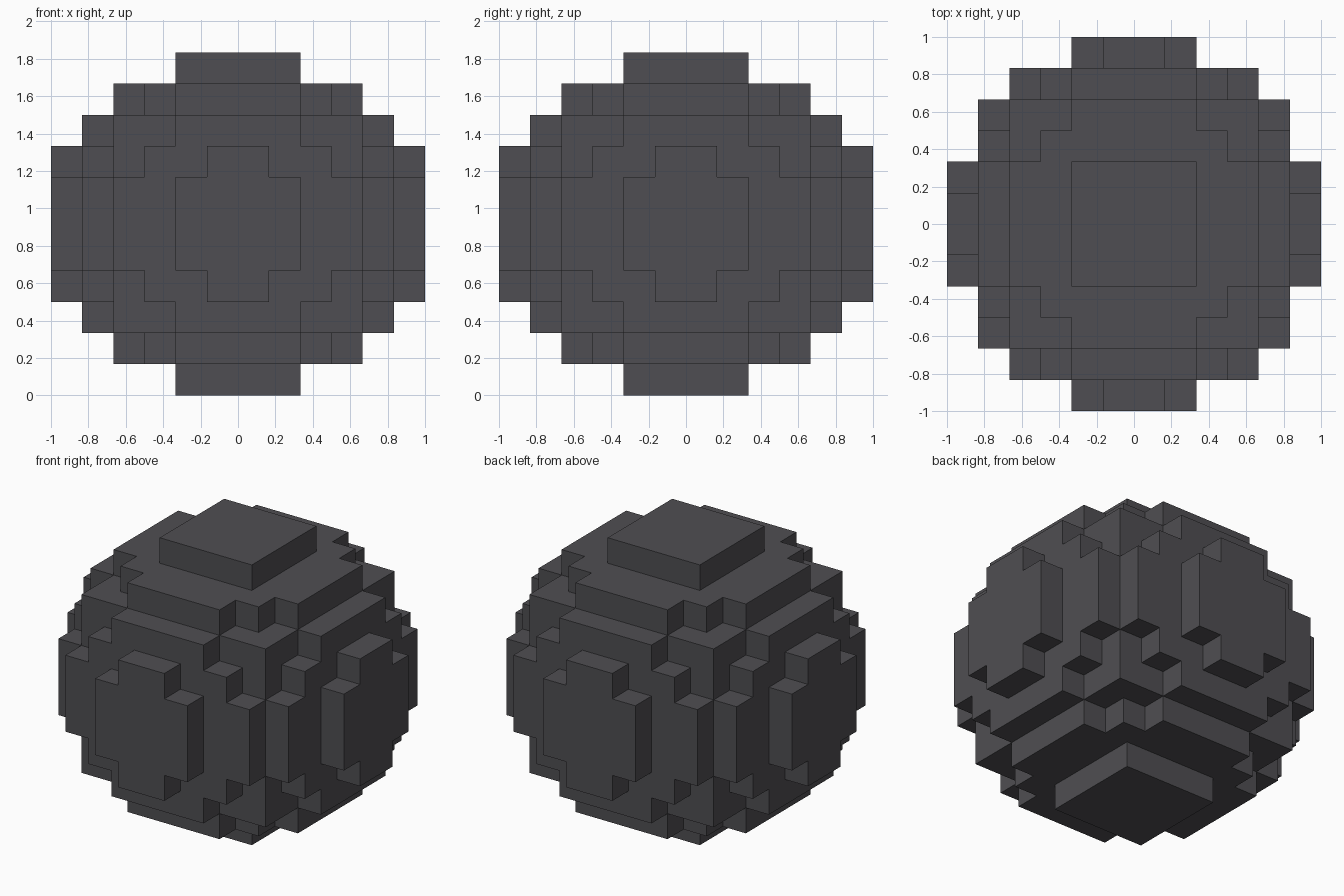
import bpy
import bmesh
from mathutils import Vector

cube = bpy.data.objects.get("Cube")
if cube:
    bpy.data.objects.remove(cube, do_unlink=True)

CELL = 1 / 6          # block edge length
MID = 5.5             # centre height in blocks

# Half sizes (x, y, z) in blocks of the stacked slabs that make up the ball
core = [(4, 4, 3.5)]
caps = [(4, 2, 4.5), (3, 3, 4.5), (2, 4, 4.5), (2, 2, 5.5)]
side = [(4, 5, 1.5), (3, 5, 2.5), (2, 5, 3.5), (2, 6, 1.5), (1, 6, 2.5)]
slabs = core + caps + side + [(y, x, z) for x, y, z in side]


def filled(i, j, k):
    """Is the block with lower corner (i, j, k) solid?"""
    x, y, z = abs(i + 0.5), abs(j + 0.5), abs(k + 0.5 - MID)
    return any(x < a and y < b and z < c for a, b, c in slabs)


# Keep only the outer faces of the solid blocks
bm = bmesh.new()
verts = {}


def corner(p):
    key = tuple(round(c) for c in p)
    if key not in verts:
        verts[key] = bm.verts.new(Vector(key) * CELL)
    return verts[key]


axes = [Vector((1, 0, 0)), Vector((0, 1, 0)), Vector((0, 0, 1))]
for i in range(-6, 6):
    for j in range(-6, 6):
        for k in range(11):
            if not filled(i, j, k):
                continue
            base = Vector((i, j, k))
            for n in range(3):
                u, v = axes[(n + 1) % 3], axes[(n + 2) % 3]
                for s in (0, 1):
                    step = axes[n] * (2 * s - 1)
                    if filled(*(base + step)):
                        continue
                    o = base + axes[n] * s
                    ring = [o, o + u, o + u + v, o + v]
                    if s == 0:
                        ring.reverse()
                    bm.faces.new([corner(p) for p in ring])

mesh = bpy.data.meshes.new("block_ball")
bm.to_mesh(mesh)
bm.free()

# Dark grey stone
mat = bpy.data.materials.new("dark grey")
mat.use_nodes = True
colour = (0.078, 0.076, 0.084, 1)
mat.diffuse_color = colour
bsdf = next(n for n in mat.node_tree.nodes if n.type == 'BSDF_PRINCIPLED')
bsdf.inputs["Base Color"].default_value = colour
mesh.materials.append(mat)

ball = bpy.data.objects.new("block_ball", mesh)
bpy.context.collection.objects.link(ball)
